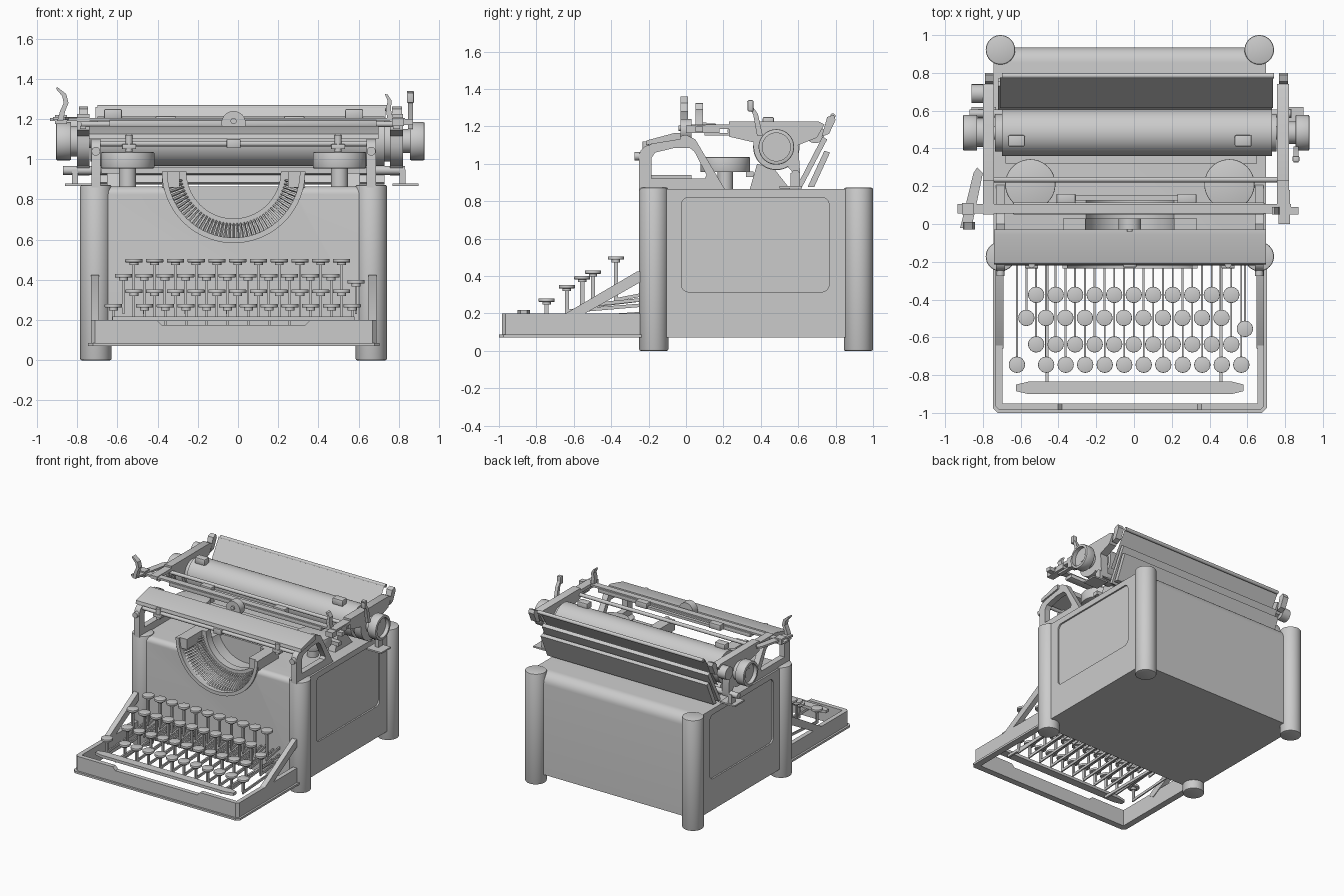
import bpy, bmesh
from math import sin, cos, radians, pi
from mathutils import Vector, Matrix

CX = -0.022  # symmetry plane of the machine body
COL = bpy.context.scene.collection


def add(name, bm):
    me = bpy.data.meshes.new(name)
    bm.normal_update()
    bm.to_mesh(me)
    bm.free()
    ob = bpy.data.objects.new(name, me)
    COL.objects.link(ob)
    return ob


def box(name, x, y, z, bevel=0.0):
    bm = bmesh.new()
    bmesh.ops.create_cube(bm, size=1)
    for v in bm.verts:
        v.co = [(r[0] + r[1]) / 2 + c * (r[1] - r[0]) for r, c in zip((x, y, z), v.co)]
    if bevel:
        bmesh.ops.bevel(bm, geom=bm.edges[:], offset=bevel, segments=2, affect='EDGES', profile=0.5)
    return add(name, bm)


def cyl(name, a, b, r, r2=None, n=32, bevel=0.0):
    a, b = Vector(a), Vector(b)
    d = b - a
    m = Matrix.Translation((a + b) / 2) @ d.to_track_quat('Z', 'Y').to_matrix().to_4x4()
    bm = bmesh.new()
    bmesh.ops.create_cone(bm, cap_ends=True, segments=n, radius1=r, radius2=r if r2 is None else r2,
                          depth=d.length, matrix=m)
    if bevel:
        rim = [e for f in bm.faces if len(f.verts) > 4 for e in f.edges]
        bmesh.ops.bevel(bm, geom=rim, offset=bevel, segments=2, affect='EDGES', profile=0.5)
    return add(name, bm)


def to_mesh(ob):
    dg = bpy.context.evaluated_depsgraph_get()
    me = bpy.data.meshes.new_from_object(ob.evaluated_get(dg))
    name = ob.name
    bpy.data.objects.remove(ob)
    out = bpy.data.objects.new(name, me)
    COL.objects.link(out)
    return out


AX = {'x': ((0, 0, 1), (1, 0, 0), (0, 1, 0)), 'y': ((1, 0, 0), (0, 0, -1), (0, 1, 0)),
      'z': ((1, 0, 0), (0, 1, 0), (0, 0, 1))}


def plate(name, loops, axis, lo, hi):
    """Extrude closed outlines (later loops are holes) along an axis."""
    cu = bpy.data.curves.new(name, 'CURVE')
    cu.dimensions, cu.fill_mode, cu.extrude = '2D', 'BOTH', (hi - lo) / 2
    for pts in loops:
        sp = cu.splines.new('POLY')
        sp.points.add(len(pts) - 1)
        for p, (u, v) in zip(sp.points, pts):
            p.co = (u, v, 0, 1)
        sp.use_cyclic_u = True
    ob = bpy.data.objects.new(name, cu)
    COL.objects.link(ob)
    ob = to_mesh(ob)
    off = Vector((0, 0, 0))
    off['xyz'.index(axis)] = (lo + hi) / 2
    ob.data.transform(Matrix.Translation(off) @ Matrix(AX[axis]).to_4x4())
    bm = bmesh.new()
    bm.from_mesh(ob.data)
    bmesh.ops.remove_doubles(bm, verts=bm.verts, dist=1e-5)
    bmesh.ops.recalc_face_normals(bm, faces=bm.faces)
    bm.to_mesh(ob.data)
    bm.free()
    return ob


def arc(u, v, r, a0, a1, n=8):
    return [(u + r * cos(radians(a0 + (a1 - a0) * i / n)), v + r * sin(radians(a0 + (a1 - a0) * i / n)))
            for i in range(n + 1)]


def rrect(u0, u1, v0, v1, r):
    return (arc(u1 - r, v1 - r, r, 0, 90) + arc(u0 + r, v1 - r, r, 90, 180)
            + arc(u0 + r, v0 + r, r, 180, 270) + arc(u1 - r, v0 + r, r, 270, 360))


def cut(ob, cutters):
    for c in cutters:
        m = ob.modifiers.new('cut', 'BOOLEAN')
        m.operation, m.solver, m.object = 'DIFFERENCE', 'EXACT', c
    out = to_mesh(ob)
    for c in cutters:
        bpy.data.objects.remove(c)
    return out


# Body shell with type basket opening and recessed side panels
ZC = 0.94
body = plate('body', [[(-0.22, 0.07), (0.935, 0.07)] + arc(0.855, 0.785, 0.08, 0, 90)
                      + arc(-0.18, 0.825, 0.04, 90, 180)], 'x', CX - 0.722, CX + 0.722)
cut(body, [cyl('c1', (CX, -0.5, ZC), (CX, 0.0, ZC), 0.335, n=64),
           cyl('c2', (CX, -0.5, ZC), (CX, 0.13, ZC), 0.245, n=64)]
    + [plate('c3', [rrect(-0.025, 0.765, 0.315, 0.82, 0.04)], 'x', CX + s * 0.722 - 0.012, CX + s * 0.722 + 0.012)
       for s in (-1, 1)])

# Corner posts
for s in (-1, 1):
    for y, n in ((-0.172, 'front'), (0.922, 'back')):
        cyl(n + '_post', (CX + s * 0.685, y, 0), (CX + s * 0.685, y, 0.872), 0.078, n=40, bevel=0.008)

# Type basket: outer rim, inner segment and radiating type bars
plate('basket_rim', [arc(CX, ZC, 0.357, 180, 360, 40) + arc(CX, ZC, 0.33, 360, 180, 40)], 'y', -0.235, -0.17)
plate('type_segment', [arc(CX, ZC, 0.345, 180, 360, 40) + arc(CX, ZC, 0.235, 360, 180, 40)], 'y', -0.03, 0.03)
for s in (-1, 1):
    box('basket_ear', sorted((CX + s * 0.27, CX + s * 0.355)), (-0.22, 0.03), (0.86, ZC))
for i in range(43):
    a = radians(190 + 160 * i / 42)
    p = [(CX + r * cos(a), y, ZC + r * sin(a)) for r, y in ((0.335, -0.2), (0.29, -0.11), (0.26, -0.02))]
    cyl('type_bar', p[0], p[1], 0.008, n=4)
    cyl('type_bar_arm', p[1], p[2], 0.006, n=4)

# Keyboard tray with open bottom and a notched front
def u_shape(w, y, t, c):
    a, b = CX - w, CX + w
    return [(a, -0.22), (a, y + c), (a + c, y), (b - c, y), (b, y + c), (b, -0.22), (b - t, -0.22),
            (b - t, y + t), (a + t, y + t), (a + t, -0.22)]


tray = plate('keyboard_tray', [u_shape(0.71, -0.985, 0.035, 0.02)], 'z', 0.075, 0.2)
cut(tray, [plate('c4', [[(-0.42, 0.22), (-0.38, 0.175), (0.335, 0.175), (0.375, 0.22)]], 'y', -1.1, -0.92)])
plate('tray_flange', [u_shape(0.725, -1.0, 0.05, 0.025)], 'z', 0.07, 0.086)
for s in (-1, 1):
    plate('tray_brace', [[(-0.66, 0.19), (-0.61, 0.16), (-0.23, 0.375), (-0.23, 0.425), (-0.26, 0.425)]], 'x',
          CX + s * 0.69 - 0.02, CX + s * 0.69 + 0.02)

# Space bar
plate('space_bar', [[(-0.625, -0.85), (-0.56, -0.835), (0.52, -0.835), (0.58, -0.85), (0.58, -0.885),
                     (0.52, -0.9), (-0.56, -0.9), (-0.625, -0.885)]], 'z', 0.195, 0.217)
for x in (-0.46, 0.46):
    box('space_bar_arm', (x - 0.008, x + 0.008), (-0.87, -0.2), (0.175, 0.197))

# Keys with stems and levers running back into the body
PITCH = 0.1033
keys = []
for y, z, x0, zl in ((-0.375, 0.505, -0.518, 0.31), (-0.497, 0.43, -0.57, 0.28),
                     (-0.637, 0.352, -0.518, 0.25), (-0.745, 0.28, -0.465, 0.205)):
    keys += [(x0 + i * PITCH, y, z, zl) for i in range(11)]
keys += [(-0.62, -0.745, 0.28, 0.205), (0.587, -0.555, 0.4, 0.28)]
for x, y, z, zl in keys:
    cyl('key_cap', (x, y, z - 0.018), (x, y, z), 0.043, n=24, bevel=0.003)
    cyl('key_collar', (x, y, z - 0.032), (x, y, z - 0.018), 0.022, n=12)
    box('key_stem', (x - 0.006, x + 0.006), (y - 0.011, y + 0.011), (zl - 0.035, z - 0.03))
    plate('key_lever', [[(y - 0.011, zl - 0.05), (-0.2, zl - 0.012), (-0.2, zl + 0.006), (y - 0.011, zl - 0.03)]],
          'x', x - 0.005, x + 0.005)

# Front side frames with triangular windows
for s in (-1, 1):
    x = CX + s * 0.685
    plate('side_frame', [[(-0.25, 0.86), (-0.25, 1.04)] + arc(-0.19, 1.04, 0.06, 180, 110, 5)
                         + [(-0.08, 1.135), (0.0, 1.155), (0.05, 1.13), (0.21, 0.86)],
                         [(-0.185, 0.92), (-0.185, 1.03), (-0.165, 1.06), (-0.06, 1.085), (0.02, 1.085),
                          (0.045, 1.065), (0.11, 0.94), (0.1, 0.92)]], 'x', x - 0.023, x + 0.023)
    cyl('frame_screw', (x, -0.275, 1.04), (x, -0.2, 1.04), 0.022, n=16)
    cyl('ribbon_spool', (CX + s * 0.527, 0.21, 0.955), (CX + s * 0.527, 0.21, 1.035), 0.133, n=48, bevel=0.005)
    cyl('spool_stand', (CX + s * 0.527, 0.21, 0.86), (CX + s * 0.527, 0.21, 0.96), 0.042)
    cyl('rod_clip', (CX + s * 0.52, -0.215, 1.035), (CX + s * 0.52, -0.215, 1.12), 0.018, n=12)
    box('rod_clip_foot', (CX + s * 0.52 - 0.035, CX + s * 0.52 + 0.035), (-0.235, -0.195), (1.05, 1.075), 0.004)

# Front top cover, rod and central type guide
plate('front_top_cover', [[(-0.215, 1.1), (-0.21, 1.125), (-0.06, 1.165), (-0.03, 1.165), (-0.03, 1.13)]], 'x',
      CX - 0.72, CX + 0.72)
cyl('front_rod', (CX - 0.68, -0.205, 1.078), (CX + 0.68, -0.205, 1.078), 0.014, n=16)
box('rod_center_clip', (CX - 0.035, CX + 0.035), (-0.23, -0.19), (1.055, 1.1), 0.005)
cyl('type_guide', (CX, -0.03, 1.18), (CX, 0.03, 1.18), 0.06, n=32)
cyl('type_guide_hub', (CX, -0.04, 1.19), (CX, 0.03, 1.19), 0.015, n=16)

# Platen, shaft and knobs
PY, PZ = 0.483, 1.09
for n, a, b, r in (('platen', -0.7, 0.73, 0.124), ('platen_shaft', -0.88, 0.9, 0.035),
                   ('left_collar', -0.84, -0.78, 0.075), ('right_collar', 0.8, 0.86, 0.06),
                   ('left_ratchet', -0.735, -0.7, 0.1), ('right_ratchet', 0.73, 0.755, 0.1)):
    cyl(n, (a, PY, PZ), (b, PY, PZ), r, n=48)
for a, b in ((-0.905, -0.83), (0.855, 0.928)):
    k = cyl('platen_knob', (a, PY, PZ), (b, PY, PZ), 0.095, n=40, bevel=0.006)
    o = a if a < 0 else b
    cut(k, [cyl('c5', (o - 0.03, PY, PZ), (o + 0.03, PY, PZ), 0.075, n=40)])

# Carriage end plates, arms and supports
for n, a, b in (('left', -0.8, -0.74), ('right', 0.757, 0.82)):
    plate(n + '_carriage_end', [[(0.23, 1.225), (0.23, 1.145), (0.36, 1.115)] + arc(PY, PZ, 0.122, 180, 300, 10)
                                + [(0.6, 0.92), (0.61, 0.95), (0.6, 1.1), (0.7, 1.14), (0.74, 1.21), (0.71, 1.225)]],
          'x', a, b)
    box(n + '_carriage_arm', (a, b), (0.05, 0.25), (1.185, 1.21))
    box(n + '_arm_link', (a + 0.015, b - 0.015), (0.1, 0.25), (1.15, 1.165))
    plate(n + '_table_bracket', [[(0.725, 1.145), (0.765, 1.16), (0.8, 1.235), (0.79, 1.262), (0.755, 1.25)]],
          'x', a + 0.01, b - 0.005)
    m = (a + b) / 2 - (0.06 if a < 0 else -0.01)
    box(n + '_rail_foot', (m - 0.03, m + 0.1), (0.5, 0.62), (0.868, 0.88))
    box(n + '_rail_post', (m + 0.005, m + 0.035), (0.56, 0.61), (0.87, 0.95))
for s in (-1, 1):
    x = CX + s * 0.6
    plate('carriage_support', [[(0.34, 0.86), (0.38, 1.0), (0.47, 0.975), (0.56, 0.86)]], 'x', x - 0.03, x + 0.03)
    box('paper_finger', (x - 0.045, x + 0.045), (0.41, 0.47), (1.2, 1.25), 0.008)

# Carriage rails
box('front_carriage_rail', (-0.64, 0.69), (0.05, 0.115), (1.165, 1.195), 0.004)
box('margin_scale', (-0.935, 0.83), (0.055, 0.105), (1.19, 1.205))
box('left_rail_end', (-0.91, -0.85), (0.05, 0.11), (1.175, 1.22))
box('right_rail_end', (0.765, 0.825), (0.0, 0.18), (1.165, 1.205))
box('right_rail_tab', (0.8, 0.87), (0.05, 0.09), (1.17, 1.2))
box('scale_riser', (-0.38, 0.33), (0.125, 0.15), (1.17, 1.19))
for x in (-0.36, 0.28):
    box('margin_stop', (x - 0.05, x + 0.05), (0.11, 0.16), (1.17, 1.215), 0.004)
cyl('upper_rod', (-0.78, 0.235, 1.175), (0.8, 0.235, 1.175), 0.014, n=16)
cyl('back_rail', (-0.87, 0.585, 0.945), (0.83, 0.585, 0.945), 0.022, n=20)
box('carriage_bed', (-0.68, 0.65), (0.32, 0.36), (0.93, 0.96))

# Paper table and the two tilted slats behind it
bm = bmesh.new()
bm.faces.new([bm.verts.new(p) for p in ((-0.71, 0.615, 1.0), (0.735, 0.615, 1.0), (0.735, 0.775, 1.26),
                                        (-0.71, 0.775, 1.26))])
add('paper_table', bm)
cyl('paper_table_edge', (-0.7, 0.785, 1.255), (0.74, 0.785, 1.255), 0.014, n=16)
plate('upper_slat', [[(0.595, 0.885), (0.62, 0.875), (0.755, 1.13), (0.73, 1.145)]], 'x', -0.72, 0.73)
plate('lower_slat', [[(0.65, 0.875), (0.685, 0.875), (0.77, 1.06), (0.74, 1.07)]], 'x', -0.72, 0.73)
cyl('left_tension_knob', (-0.86, 0.69, 1.16), (-0.79, 0.69, 1.16), 0.05, n=24)

# Line space lever and release hooks
plate('return_lever', [[(-0.87, 1.19), (-0.86, 1.24), (-0.843, 1.28), (-0.855, 1.325), (-0.9, 1.36), (-0.905, 1.35),
                        (-0.875, 1.315), (-0.867, 1.28), (-0.885, 1.24), (-0.9, 1.19)]], 'y', -0.03, 0.01)
plate('lever_arm', [[(-0.92, -0.02), (-0.86, -0.02), (-0.8, 0.27), (-0.83, 0.3), (-0.85, 0.27)]], 'z', 1.195, 1.21)
plate('right_hook', [[(0.745, 1.19), (0.735, 1.25), (0.745, 1.29), (0.73, 1.325), (0.745, 1.322), (0.765, 1.29),
                      (0.76, 1.25), (0.775, 1.19)]], 'y', 0.05, 0.09)
plate('platen_release', [[(0.38, 1.15), (0.36, 1.26), (0.325, 1.335), (0.34, 1.33), (0.385, 1.265), (0.41, 1.15)]],
      'x', 0.845, 0.87)
box('platen_release_tip', (0.84, 0.875), (0.33, 0.36), (1.28, 1.34), 0.005)

# Smooth rounded surfaces, keep edges sharp
for ob in COL.objects:
    if ob.type == 'MESH':
        ob.data.shade_smooth()
        ob.data.set_sharp_from_angle(angle=radians(32))
